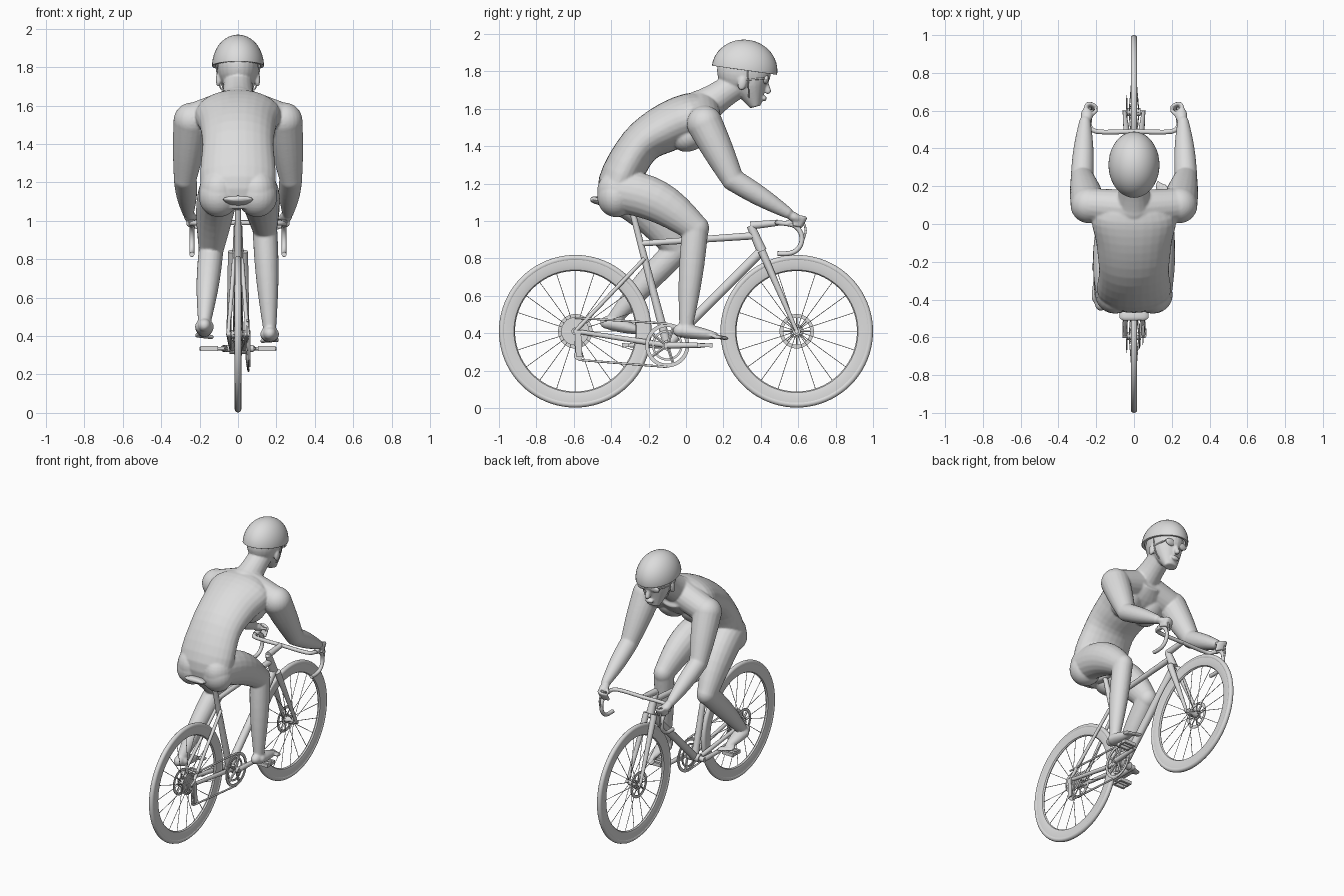
import bpy, bmesh, math
from mathutils import Vector, Matrix

cube = bpy.data.objects.get("Cube")
if cube:
    bpy.data.objects.remove(cube)

GREY = (0.72, 0.72, 0.72, 1)
material = bpy.data.materials.new("plain grey")
material.use_nodes = True
material.diffuse_color = GREY
material.node_tree.nodes["Principled BSDF"].inputs["Base Color"].default_value = GREY


def part(name, bm, angle=40):
    bmesh.ops.recalc_face_normals(bm, faces=bm.faces)
    mesh = bpy.data.meshes.new(name)
    bm.to_mesh(mesh)
    bm.free()
    mesh.materials.append(material)
    ob = bpy.data.objects.new(name, mesh)
    bpy.context.collection.objects.link(ob)
    bpy.ops.object.select_all(action='DESELECT')
    ob.select_set(True)
    bpy.context.view_layer.objects.active = ob
    bpy.ops.object.shade_smooth_by_angle(angle=math.radians(angle))
    return ob


def spline(points, steps):
    """Catmull-Rom curve through tuples of any length."""
    out = []
    for i in range(len(points) - 1):
        before, start, end = points[max(i - 1, 0)], points[i], points[i + 1]
        after = points[min(i + 2, len(points) - 1)]
        for k in range(steps):
            t = k / steps
            out.append(tuple(q + t * ((r - p) + t * ((2 * p - 5 * q + 4 * r - s) + t * (3 * q - p - 3 * r + s))) / 2
                             for p, q, r, s in zip(before, start, end, after)))
    return out + [points[-1]]


def loft(bm, sections, sides=16, steps=4):
    """Tube with oval sections, each given as x, y, z, radius across, radius deep."""
    sections = spline(sections, steps)
    centres = [Vector(section[:3]) for section in sections]
    across, rings = None, []
    for i, section in enumerate(sections):
        along = (centres[min(i + 1, len(centres) - 1)] - centres[max(i - 1, 0)]).normalized()
        if across is None:
            across = Vector((0, 0, 1)) if abs(along.x) > 0.8 else Vector((1, 0, 0))
        across = (across - along * across.dot(along)).normalized()
        deep = along.cross(across)
        rings.append([bm.verts.new(centres[i] + across * section[3] * math.cos(a) + deep * section[4] * math.sin(a))
                      for a in (math.tau * k / sides for k in range(sides))])
    for ring_a, ring_b in zip(rings, rings[1:]):
        for k in range(sides):
            n = (k + 1) % sides
            bm.faces.new((ring_a[k], ring_a[n], ring_b[n], ring_b[k]))
    bm.faces.new(rings[0])
    bm.faces.new(rings[-1])


def pipe(bm, points, radius, steps=4, sides=10):
    loft(bm, [(*point, radius, radius) for point in points], sides, steps)


def rod(bm, start, end, radius, end_radius=None, sides=14):
    end_radius = end_radius or radius
    loft(bm, [(*start, radius, radius), (*end, end_radius, end_radius)], sides, 1)


def placed(position, size, tilt):
    return (Matrix.Translation(position) @ Matrix.Rotation(math.radians(tilt), 4, 'X')
            @ Matrix.Diagonal((*size, 1)))


def ball(bm, position, size, tilt=0):
    bmesh.ops.create_uvsphere(bm, u_segments=24, v_segments=16, radius=1, matrix=placed(position, size, tilt))


def box(bm, position, size, tilt=0):
    bmesh.ops.create_cube(bm, size=1, matrix=placed(position, size, tilt))


def limb(bm, start, end, radius, end_radius, bulge=0, bow=0, flat=1):
    """Round-ended limb that tapers, swells in the middle and bows upwards."""
    start, end, count = Vector(start), Vector(end), 8
    sections = []
    for i in range(count + 1):
        t = i / count
        swell = math.sin(math.pi * t)
        r = radius + (end_radius - radius) * t + bulge * swell
        centre = start.lerp(end, t) + Vector((0, 0, bow * swell))
        sections.append((*centre, r * flat, r))
    loft(bm, sections, 20, 1)
    for position, r in ((start, radius), (end, end_radius)):
        ball(bm, position, (r * flat, r, r))


def revolve(bm, profile, centre, sides=80):
    """Turn a closed profile of radius and sideways offset about an axle."""
    rings = []
    for a in (math.tau * k / sides for k in range(sides)):
        rings.append([bm.verts.new(centre + Vector((x, r * math.cos(a), r * math.sin(a)))) for r, x in profile])
    count = len(profile)
    for i, ring_a in enumerate(rings):
        ring_b = rings[(i + 1) % sides]
        for k in range(count):
            n = (k + 1) % count
            bm.faces.new((ring_a[k], ring_a[n], ring_b[n], ring_b[k]))


def disc(bm, inner, outer, x, thick, centre):
    near, far = x - thick / 2, x + thick / 2
    revolve(bm, [(inner, near), (outer, near), (outer, far), (inner, far)], centre)


def spokes(bm, count, inner, outer, offsets, rim_x, radius, centre):
    """Radial bars whose inner ends cycle through the sideways offsets."""
    for k in range(count):
        a = math.tau * k / count
        out = Vector((0, math.cos(a), math.sin(a)))
        rod(bm, centre + out * inner + Vector((offsets[k % len(offsets)], 0, 0)),
            centre + out * outer + Vector((rim_x, 0, 0)), radius, sides=6)


# Key points of the bicycle
REAR, FRONT = Vector((0, -0.592, 0.41)), Vector((0, 0.592, 0.41))
CRANK = Vector((0, -0.1, 0.335))
CROWN = Vector((0, 0.405, 0.84))
STEERER = Vector((0, 0.345, 0.975))
SEAT = Vector((0, -0.29, 1.06))
BAR = Vector((0, 0.49, 0.99))


def side(point, x):
    return Vector((x, point.y, point.z))


# Wheels
for name, axle in (("rear", REAR), ("front", FRONT)):
    bm = bmesh.new()
    tread = 0.017
    revolve(bm, [(0.391 + tread * math.cos(a), tread * math.sin(a))
                 for a in (math.tau * k / 12 for k in range(12))], axle)
    part(name + "_tyre", bm)
    bm = bmesh.new()
    flank = [(0.387, 0.014), (0.35, 0.015), (0.328, 0.009)]
    revolve(bm, flank + [(0.322, 0)] + [(r, -x) for r, x in reversed(flank)], axle)
    part(name + "_rim", bm)
    bm = bmesh.new()
    spokes(bm, 20, 0.02, 0.326, (-0.025, 0.025), 0, 0.002, axle)
    part(name + "_spokes", bm)
    bm = bmesh.new()
    for reach, radius in ((0.06, 0.012), (0.035, 0.022)):
        rod(bm, side(axle, -reach), side(axle, reach), radius)
    part(name + "_hub", bm)
    bm = bmesh.new()
    plane = -0.038
    disc(bm, 0.072, 0.092, plane, 0.004, axle)
    disc(bm, 0.028, 0.036, plane, 0.004, axle)
    spokes(bm, 8, 0.02, 0.075, (plane,), plane, 0.004, axle)
    part(name + "_brake_disc", bm)

# Frame and fork
bm = bmesh.new()
rod(bm, STEERER, CROWN, 0.022, 0.028)
rod(bm, SEAT.lerp(CRANK, 0.25), STEERER.lerp(CROWN, 0.4), 0.016, 0.02)
rod(bm, CROWN, CRANK, 0.026)
rod(bm, SEAT, CRANK, 0.016, 0.024)
rod(bm, side(CRANK, -0.045), side(CRANK, 0.045), 0.028)
for s in (1, -1):
    rod(bm, side(SEAT.lerp(CRANK, 0.36), s * 0.02), side(REAR, s * 0.05), 0.011)
    rod(bm, side(CRANK, s * 0.03), side(REAR, s * 0.05), 0.016, 0.012)
    rod(bm, side(CROWN, s * 0.03), side(FRONT, s * 0.05), 0.022, 0.01)
part("frame_and_fork", bm)

# Saddle
bm = bmesh.new()
loft(bm, [(0, -0.51, 1.115, 0.06, 0.01), (0, -0.48, 1.11, 0.078, 0.02),
          (0, -0.35, 1.08, 0.035, 0.02), (0, -0.23, 1.07, 0.014, 0.012)])
part("saddle", bm, 60)

# Handlebar, stem, hoods and levers
bm = bmesh.new()
rod(bm, STEERER, BAR, 0.022, 0.017)
hook, bend, grip = Vector((0, 0.54, 0.905)), 0.08, 0.24
for s in (1, -1):
    arc = [side(hook, s * grip) + bend * Vector((0, math.cos(a), math.sin(a)))
           for a in (math.pi * (0.5 - k / 6) for k in range(7))]
    pipe(bm, [BAR, side(BAR, s * 0.2), *arc, side(arc[-1], s * grip) - Vector((0, 0.05, 0))], 0.013)
    hood = arc[0] + Vector((0, 0.08, 0.025))
    rod(bm, arc[0], hood, 0.018, 0.014)
    pipe(bm, [hood, hood + Vector((0, 0.02, -0.06)), hood - Vector((0, 0, 0.13))], 0.006)
part("handlebar", bm)

# Cranks, chainrings and pedals
bm = bmesh.new()
chain_x = 0.055
disc(bm, 0.098, 0.118, chain_x, 0.006, CRANK)
disc(bm, 0.07, 0.082, 0.045, 0.006, CRANK)
spokes(bm, 5, 0.01, 0.1, (chain_x,), chain_x, 0.009, CRANK)
for s in (1, -1):
    pedal = CRANK + Vector((s * 0.15, s * 0.2, 0))
    rod(bm, side(CRANK, s * 0.03), side(CRANK, s * 0.08), 0.018)
    rod(bm, side(CRANK, s * 0.07), side(pedal, s * 0.08), 0.018, 0.013)
    rod(bm, side(pedal, s * 0.07), side(pedal, s * 0.2), 0.009)
    for k in (-1, 1):
        box(bm, pedal + Vector((0, k * 0.034, 0)), (0.09, 0.016, 0.024))
        box(bm, pedal + Vector((k * 0.04, 0, 0)), (0.01, 0.08, 0.02))
part("crankset", bm)

# Sprockets, gear changer and chain
bm = bmesh.new()
for i in range(5):
    disc(bm, 0.018, 0.075 - i * 0.009, 0.022 + i * 0.007, 0.003, REAR)
jockeys = [REAR + Vector((0, 0.017, -drop)) for drop in (0.065, 0.13)]
for wheel in jockeys:
    disc(bm, 0.005, 0.024, 0.05, 0.008, wheel)
for x in (0.042, 0.062):
    box(bm, side(jockeys[0], x), (0.007, 0.034, 0.14), 3)
for gear, drop, lift in ((REAR, 0.072, 0.116), (jockeys[1], -0.023, -0.116)):
    rod(bm, side(gear, 0.048) + Vector((0, 0, drop)), side(CRANK, chain_x) + Vector((0, 0, lift)), 0.006)
part("rear_gears_and_chain", bm)

# Rider: torso, neck and head, later fused into one skin
bm = bmesh.new()
loft(bm, [(0, -0.36, 1.07, 0.13, 0.08), (0, -0.36, 1.2, 0.195, 0.11), (0, -0.25, 1.4, 0.185, 0.11),
          (0, -0.1, 1.5, 0.2, 0.13), (0, 0.05, 1.56, 0.22, 0.13), (0, 0.16, 1.6, 0.1, 0.08)], 28)
nape = Vector((0, 0.08, 1.6))
limb(bm, nape, (0, 0.3, 1.75), 0.1, 0.078, -0.01)
ball(bm, (0, 0.31, 1.8), (0.108, 0.145, 0.13), -8)
loft(bm, [(0, 0.335, 1.8, 0.1, 0.108), (0, 0.343, 1.72, 0.092, 0.088), (0, 0.372, 1.61, 0.045, 0.03)], 20)
limb(bm, (0, 0.422, 1.755), (0, 0.438, 1.695), 0.012, 0.018)
ball(bm, (0, 0.418, 1.655), (0.03, 0.014, 0.016))

for s in (1, -1):
    # Ears, chest and seat
    ball(bm, (s * 0.102, 0.3, 1.735), (0.014, 0.024, 0.038), -10)
    ball(bm, (s * 0.09, 0.03, 1.46), (0.1, 0.11, 0.08), 35)
    ball(bm, (s * 0.1, -0.375, 1.13), (0.105, 0.1, 0.11))
    # Arms
    shoulder, elbow = Vector((s * 0.24, 0.1, 1.52)), Vector((s * 0.275, 0.25, 1.22))
    wrist = Vector((s * 0.26, 0.54, 1.045))
    limb(bm, nape, shoulder, 0.1, 0.09)
    limb(bm, shoulder, elbow, 0.096, 0.06, 0.004)
    limb(bm, elbow, wrist, 0.06, 0.031, 0.008)
    # Hands curled around the hoods
    palm = Vector((s * 0.25, 0.575, 1.022))
    ball(bm, palm, (0.032, 0.045, 0.026), -25)
    for k in range(4):
        knuckle = palm + Vector((0, 0.04 - k * 0.008, -k * 0.014))
        pipe(bm, [knuckle + Vector((s * 0.01, -0.02, 0)), knuckle + Vector((0, 0.02, -0.005)),
                  knuckle + Vector((s * -0.03, 0.02, -0.012)), knuckle + Vector((s * -0.055, 0, -0.02))], 0.01)
    limb(bm, palm - Vector((0, 0.02, 0)), palm + Vector((s * -0.05, 0.025, -0.01)), 0.014, 0.01)

# Legs: right one forward, left one trailing
for s, knee, ankle, slope in ((1, (0.14, 0.05, 0.96), (0.165, 0, 0.43), -0.15),
                              (-1, (-0.14, -0.04, 0.85), (-0.175, -0.39, 0.47), -0.25)):
    limb(bm, (s * 0.1, -0.36, 1.16), knee, 0.115, 0.074, 0.018, 0.045, 0.88)
    limb(bm, knee, ankle, 0.07, 0.036, 0.011, 0.01, 0.92)
    # Foot with toes
    sole = Vector(ankle) - Vector((0, 0, 0.02))
    forward = Vector((0, 1, slope))
    ball(bm, sole - forward * 0.025, (0.034, 0.045, 0.035))
    limb(bm, sole, sole + forward * 0.15, 0.038, 0.02, 0.004, 0, 1.3)
    for k in range(5):
        toe = sole + forward * (0.2 - k * 0.009)
        ball(bm, toe + Vector((s * (k - 2) * 0.019, 0, -0.005)), (0.011, 0.03, 0.012), -10)
rider = part("rider_body", bm)
fuse = rider.modifiers.new("fuse", 'REMESH')
fuse.mode = 'VOXEL'
fuse.voxel_size = 0.0065
fuse.use_smooth_shade = True
soften = rider.modifiers.new("soften", 'SMOOTH')
soften.factor, soften.iterations = 0.5, 5

# Helmet shell
bm = bmesh.new()
bmesh.ops.create_uvsphere(bm, u_segments=40, v_segments=24, radius=1)
bmesh.ops.bisect_plane(bm, geom=bm.verts[:] + bm.edges[:] + bm.faces[:],
                       plane_co=(0, 0, -0.01), plane_no=(0, 0, 1), clear_inner=True)
bmesh.ops.transform(bm, verts=bm.verts, matrix=placed((0, 0.313, 1.807), (0.135, 0.176, 0.162), -8))
helmet = part("helmet", bm)
shell = helmet.modifiers.new("shell", 'SOLIDIFY')
shell.thickness, shell.offset = 0.018, -1

# Glasses and chin straps
bm = bmesh.new()
for s in (1, -1):
    ball(bm, (s * 0.046, 0.428, 1.755), (0.04, 0.014, 0.024), -12)
    rod(bm, (s * 0.08, 0.42, 1.762), (s * 0.106, 0.29, 1.752), 0.005)
    pipe(bm, [(s * 0.112, 0.33, 1.8), (s * 0.09, 0.335, 1.69), (0, 0.34, 1.612)], 0.004)
part("glasses_and_straps", bm)
